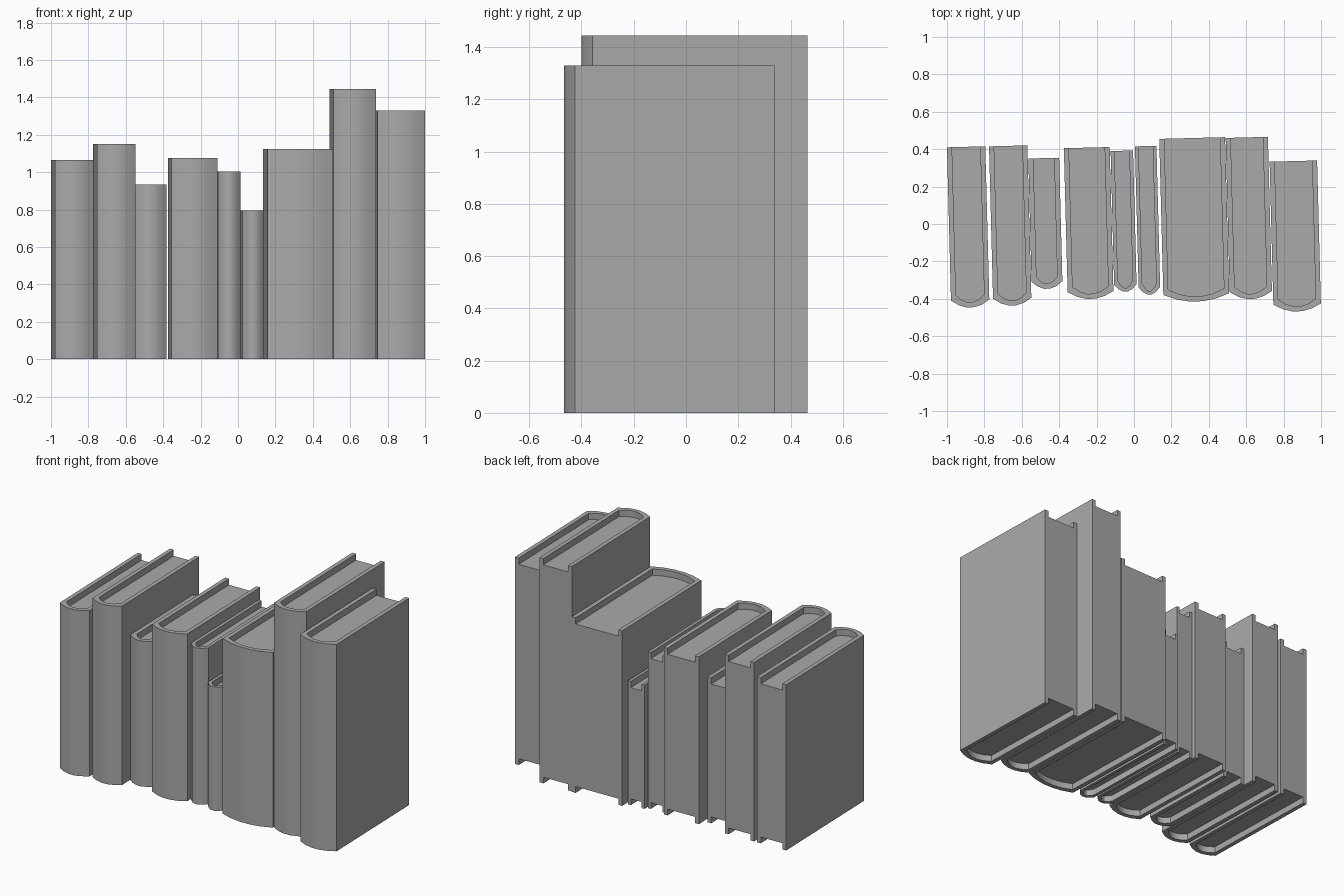
import bpy
import bmesh
from math import radians
from mathutils import Matrix, Vector

cube = bpy.data.objects.get("Cube")
if cube:
    bpy.data.objects.remove(cube, do_unlink=True)

grey = bpy.data.materials.new("book_grey")
grey.use_nodes = True
grey.diffuse_color = (0.4, 0.4, 0.4, 1)
grey.node_tree.nodes["Principled BSDF"].inputs["Base Color"].default_value = (0.4, 0.4, 0.4, 1)

TILT = Matrix.Rotation(radians(1.5), 2)   # slight turn shared by the whole row
BULGE = 0.04                              # how far the spine swells forward
NOTCH = 0.04                              # page inset at head and foot
SEGMENTS = 5


def outline(width, depth, inset):
    """U-shaped path: back left, round the spine, back right."""
    half = width / 2 - inset
    pts = [(width / 2 - half, 0)]
    for i in range(SEGMENTS + 1):
        t = 2 * i / SEGMENTS - 1
        pts.append((width / 2 + t * half, inset - depth - BULGE * (1 - t * t)))
    pts.append((width / 2 + half, 0))
    return pts


def prism(name, pts, corner, bottom, top):
    """Extrude a plan outline straight up."""
    bm = bmesh.new()
    plan = [TILT @ Vector(p) + Vector(corner) for p in pts]
    face = bm.faces.new([bm.verts.new((p.x, p.y, bottom)) for p in plan])
    new = bmesh.ops.extrude_face_region(bm, geom=[face])["geom"]
    bmesh.ops.translate(bm, vec=(0, 0, top - bottom),
                        verts=[v for v in new if isinstance(v, bmesh.types.BMVert)])
    bmesh.ops.recalc_face_normals(bm, faces=bm.faces)
    mesh = bpy.data.meshes.new(name)
    bm.to_mesh(mesh)
    bm.free()
    mesh.materials.append(grey)
    obj = bpy.data.objects.new(name, mesh)
    bpy.context.collection.objects.link(obj)
    bpy.ops.object.select_all(action="DESELECT")
    obj.select_set(True)
    bpy.context.view_layer.objects.active = obj
    bpy.ops.object.shade_smooth_by_angle(angle=radians(32))


# Back left corner x and y, width, depth to the spine corner, height
books = [
    (-1.0, 0.41, 0.205, 0.82, 1.065),
    (-0.775, 0.415, 0.205, 0.815, 1.15),
    (-0.565, 0.35, 0.165, 0.66, 0.935),
    (-0.375, 0.405, 0.245, 0.77, 1.075),
    (-0.125, 0.39, 0.12, 0.715, 1.005),
    (0.005, 0.415, 0.115, 0.755, 0.795),
    (0.135, 0.455, 0.352, 0.835, 1.125),
    (0.49, 0.46, 0.226, 0.825, 1.445),
    (0.725, 0.333, 0.254, 0.765, 1.33),
]

for n, (x, y, width, depth, height) in enumerate(books, 1):
    board = min(0.027, 0.17 * width)
    outer = outline(width, depth, 0)
    inner = outline(width, depth, board)
    prism(f"book_{n}_cover", outer + inner[::-1], (x, y), 0, height)
    prism(f"book_{n}_pages", inner, (x, y), NOTCH, height - NOTCH)
